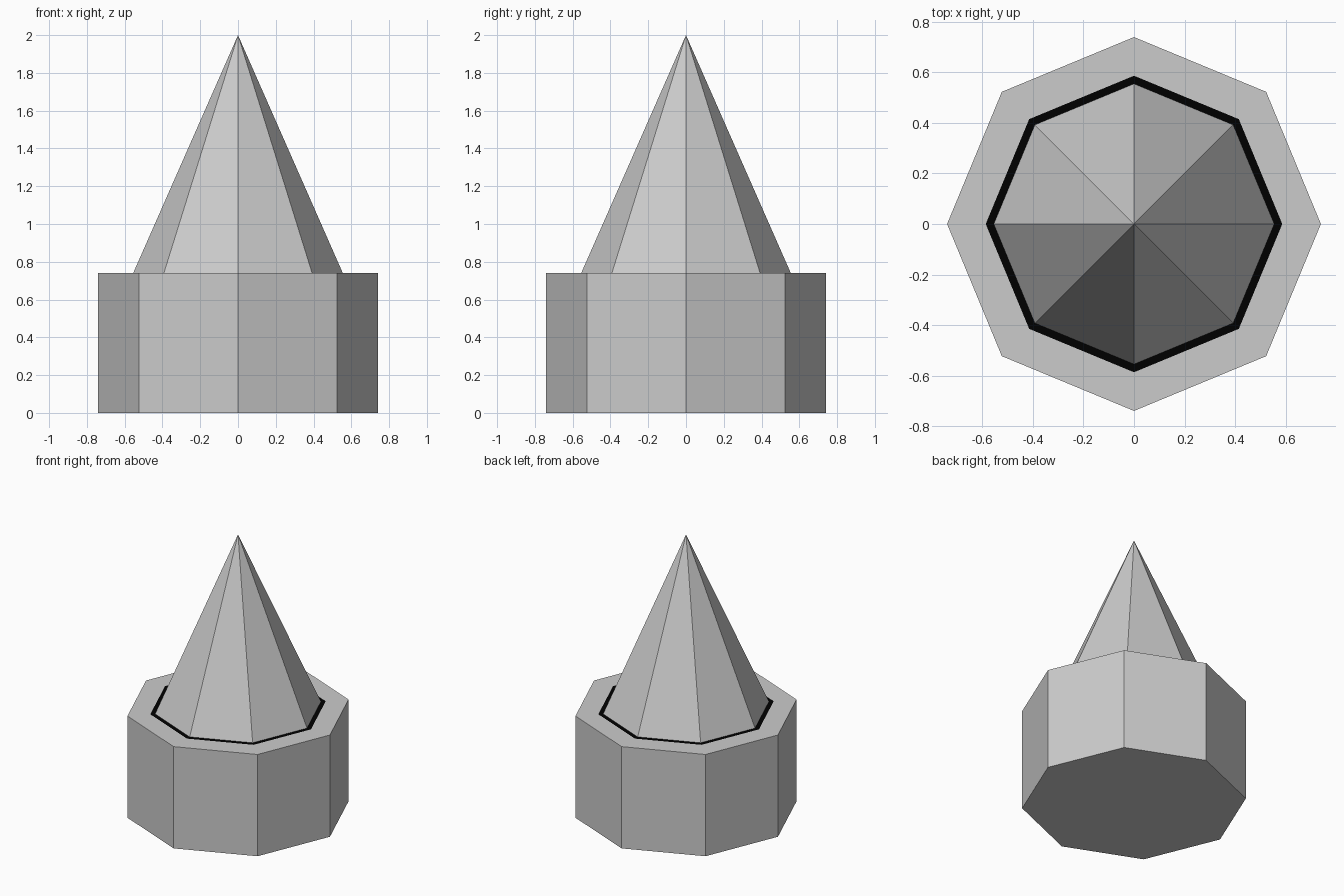
import bpy, bmesh
from math import cos, sin, tau

if "Cube" in bpy.data.objects:
    bpy.data.objects.remove(bpy.data.objects["Cube"])

SIDES = 8


def material(name, colour):
    m = bpy.data.materials.new(name)
    m.diffuse_color = colour
    m.use_nodes = True
    m.node_tree.nodes["Principled BSDF"].inputs["Base Color"].default_value = m.diffuse_color
    return m


def lathe(name, profile, mat=None):
    """Revolve (radius, z) points into a flat-faced octagonal part."""
    bm = bmesh.new()
    rings = []
    for r, z in profile:
        if r == 0:
            rings.append([bm.verts.new((0, 0, z))] * SIDES)
        else:
            rings.append([bm.verts.new((r * cos(tau * i / SIDES), r * sin(tau * i / SIDES), z))
                          for i in range(SIDES)])
    for low, high in zip(rings, rings[1:]):
        for i in range(SIDES):
            j = (i + 1) % SIDES
            corners = dict.fromkeys((low[i], low[j], high[j], high[i]))
            bm.faces.new(list(corners))
    mesh = bpy.data.meshes.new(name)
    bm.to_mesh(mesh)
    bm.free()
    if mat:
        mesh.materials.append(mat)
    obj = bpy.data.objects.new(name, mesh)
    bpy.context.collection.objects.link(obj)
    return obj


BODY_R, BODY_H = 0.74, 0.74
RING_R, CONE_R = 0.587, 0.555

# Octagonal body with its rim
lathe("body", [(0, 0), (BODY_R, 0), (BODY_R, BODY_H), (RING_R, BODY_H)])
# Thin black band flush with the rim
lathe("black_ring", [(RING_R, BODY_H), (CONE_R, BODY_H)],
      material("black", (0.0, 0.0, 0.0, 1)))
# Eight-sided spike
lathe("spike", [(CONE_R, BODY_H), (0, 2.0)])
